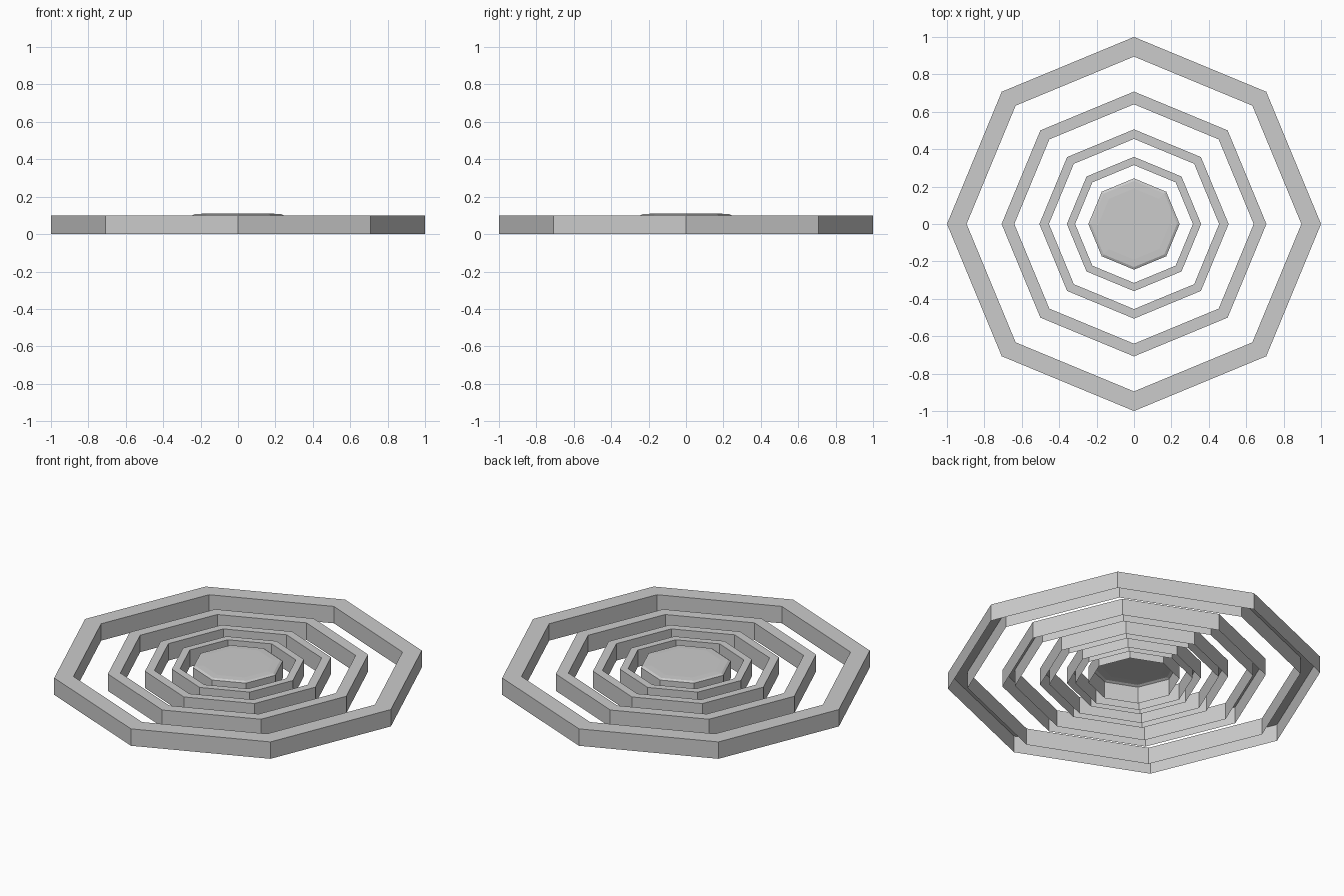
import bpy, bmesh
from math import cos, sin, pi

if "Cube" in bpy.data.objects:
    bpy.data.objects.remove(bpy.data.objects["Cube"])

SIDES = 8
HEIGHT = 0.10


def lathe(name, profile, cap=False):
    """Sweep (radius, z) points around z in eight flat steps."""
    bm = bmesh.new()
    loops = [[bm.verts.new((r * cos(2 * pi * i / SIDES), r * sin(2 * pi * i / SIDES), z))
              for i in range(SIDES)] for r, z in profile]
    for a, b in zip(loops, loops[1:]):
        for i in range(SIDES):
            j = (i + 1) % SIDES
            bm.faces.new((a[i], a[j], b[j], b[i]))
    if cap:
        bm.faces.new(loops[-1])
    mesh = bpy.data.meshes.new(name)
    bm.to_mesh(mesh)
    bm.free()
    obj = bpy.data.objects.new(name, mesh)
    bpy.context.collection.objects.link(obj)
    return obj


# Concentric rings: hollow channels, open underneath
rings = [(1.0, 0.895), (0.708, 0.64), (0.506, 0.455), (0.359, 0.315)]
for n, (outer, inner) in enumerate(rings, 1):
    lathe(f"ring_{n}", [(outer, 0), (outer, HEIGHT), (inner, HEIGHT), (inner, 0)])

# Centre cup: open underneath, with a slightly raised top
lathe("centre_disc", [(0.244, 0), (0.244, HEIGHT), (0.23, 0.107), (0.19, 0.109)], cap=True)
